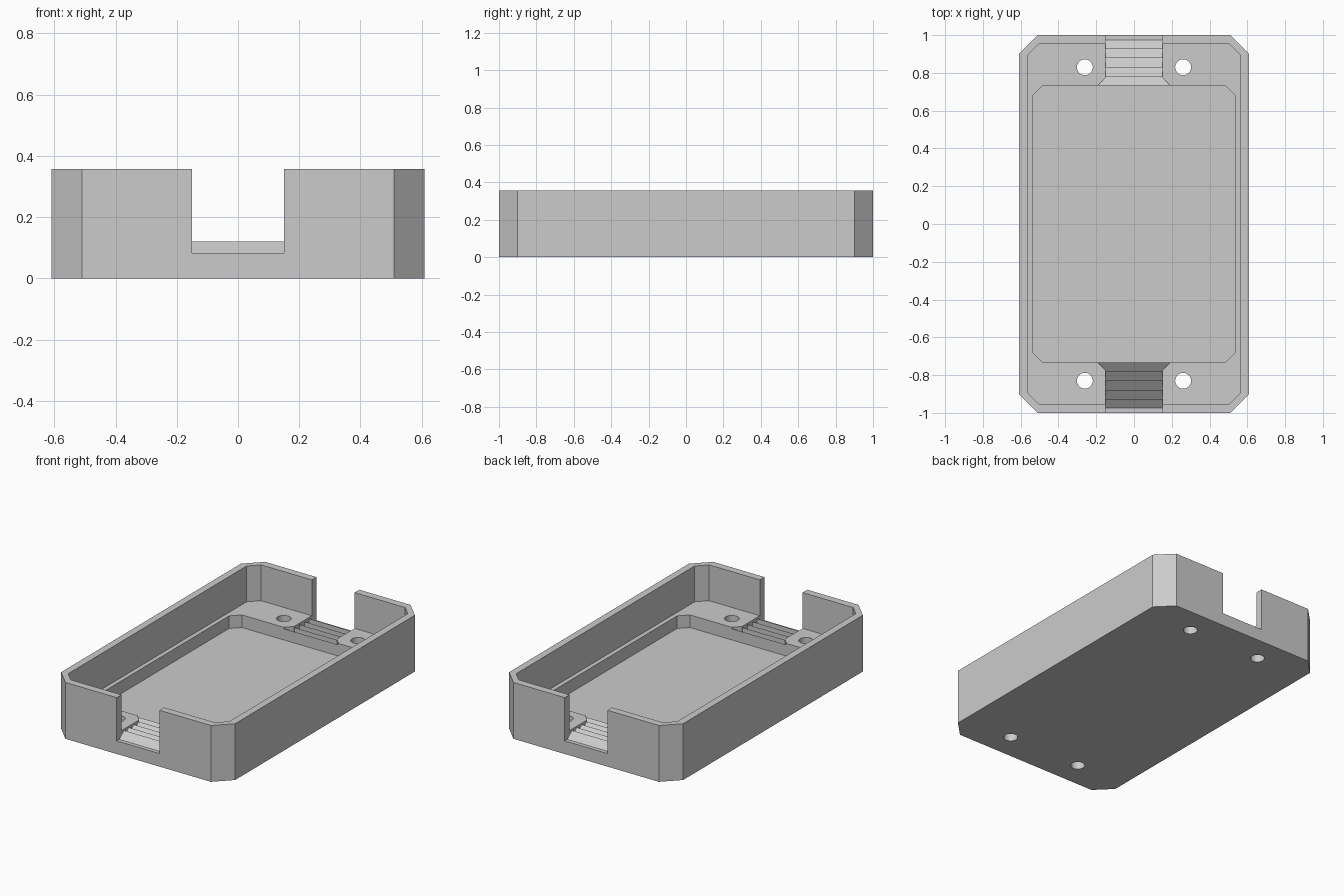
import bpy
import bmesh
from mathutils import Vector

cube = bpy.data.objects.get("Cube")
if cube:
    bpy.data.objects.remove(cube, do_unlink=True)

HEIGHT = 0.357
NOTCH_Z, LEDGE_Z, FLOOR_Z = 0.083, 0.13, 0.05

grey = bpy.data.materials.new("light grey plastic")
grey.use_nodes = True
colour = (0.6, 0.6, 0.6, 1)
grey.diffuse_color = colour
grey.node_tree.nodes["Principled BSDF"].inputs["Base Color"].default_value = colour


def prism(name, points, direction):
    """Extrude a flat outline into a closed solid."""
    bm = bmesh.new()
    face = bm.faces.new([bm.verts.new(p) for p in points])
    result = bmesh.ops.extrude_face_region(bm, geom=[face])
    moved = [v for v in result["geom"] if isinstance(v, bmesh.types.BMVert)]
    bmesh.ops.translate(bm, verts=moved, vec=Vector(direction))
    bmesh.ops.recalc_face_normals(bm, faces=bm.faces)
    mesh = bpy.data.meshes.new(name)
    bm.to_mesh(mesh)
    bm.free()
    mesh.materials.append(grey)
    obj = bpy.data.objects.new(name, mesh)
    bpy.context.collection.objects.link(obj)
    return obj


def chamfered_box(name, x, y, chamfer, z0, z1):
    quarter = [(x, y - chamfer), (x - chamfer, y)]
    outline = quarter + [(-a, b) for a, b in reversed(quarter)]
    outline += [(-a, -b) for a, b in outline]
    return prism(name, [(a, b, z0) for a, b in outline], (0, 0, z1 - z0))


def combine(target, tool, operation="DIFFERENCE"):
    mod = target.modifiers.new("cut", "BOOLEAN")
    mod.operation = operation
    mod.solver = "EXACT"
    mod.object = tool
    bpy.context.view_layer.objects.active = target
    bpy.ops.object.modifier_apply(modifier=mod.name)
    bpy.data.objects.remove(tool, do_unlink=True)


def cable_channel(side):
    """Notch with a flared inner mouth and a sawtooth grip floor."""
    half = [(0.15, 1.1), (0.15, 0.775), (0.19, 0.735), (0.19, 0.7)]
    plan = half + [(-x, y) for x, y in reversed(half)]
    channel = prism("channel_cutter", [(x, side * y, 0) for x, y in plan], (0, 0, 0.5))
    start, end, teeth = 0.975, 0.732, 5
    step = (start - end) / teeth
    profile = [(1.2, 0.45), (1.2, NOTCH_Z)]
    for i in range(teeth):
        y = start - i * step
        profile += [(y, NOTCH_Z), (y - step, 0.121)]
    profile += [(0.6, 0.121), (0.6, 0.45)]
    grip = prism("grip_profile", [(-0.3, side * y, z) for y, z in profile], (0.6, 0, 0))
    combine(channel, grip, "INTERSECT")
    return channel


# Tray body with a shallow upper recess and a deeper central pocket
tray = chamfered_box("enclosure_tray", 0.61, 1.0, 0.1, 0, HEIGHT)
combine(tray, chamfered_box("recess_cutter", 0.565, 0.953, 0.06, LEDGE_Z, 0.5))
combine(tray, chamfered_box("pocket_cutter", 0.538, 0.732, 0.053, FLOOR_Z, 0.5))

# Cable channels at both ends
for side in (-1, 1):
    combine(tray, cable_channel(side))

# Four screw holes through the end ledges
for x in (-0.26, 0.26):
    for y in (-0.83, 0.83):
        bpy.ops.mesh.primitive_cylinder_add(vertices=40, radius=0.042, depth=0.6, location=(x, y, 0.1))
        hole = bpy.context.object
        hole.data.materials.append(grey)
        combine(tray, hole)

# Smooth hole walls, crisp edges elsewhere
bpy.ops.object.select_all(action="DESELECT")
tray.select_set(True)
bpy.context.view_layer.objects.active = tray
bpy.ops.object.shade_smooth_by_angle(angle=0.4)
